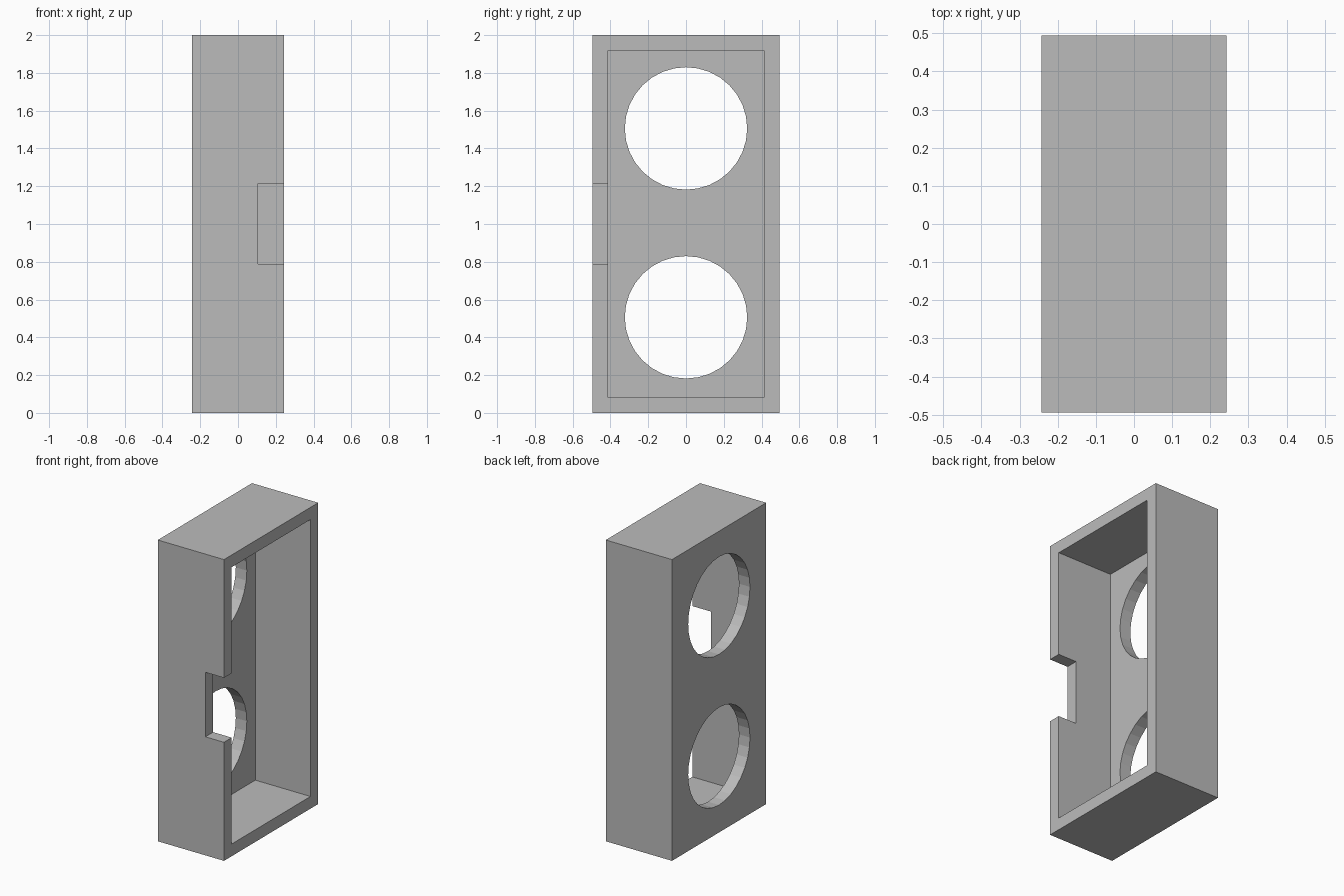
import bpy
import math

default = bpy.data.objects.get("Cube")
if default:
    bpy.data.objects.remove(default, do_unlink=True)

# Overall size and wall thickness
W, D, H = 0.486, 0.988, 2.0
WALL = 0.081
HOLE_R = 0.324
HOLE_HEIGHTS = (0.506, 1.506)

grey = bpy.data.materials.new("light_grey")
grey.use_nodes = True
colour = (0.5, 0.5, 0.5, 1)
grey.diffuse_color = colour
grey.node_tree.nodes["Principled BSDF"].inputs["Base Color"].default_value = colour


def box(name, low, high):
    """Axis-aligned box between two corners."""
    centre = [(a + b) / 2 for a, b in zip(low, high)]
    bpy.ops.mesh.primitive_cube_add(size=1, location=centre)
    ob = bpy.context.object
    ob.name = name
    ob.scale = [b - a for a, b in zip(low, high)]
    bpy.ops.object.transform_apply(location=True, rotation=True, scale=True)
    ob.data.materials.append(grey)
    return ob


def cut(target, cutter):
    """Subtract the cutter, then remove it."""
    cutter.hide_render = True
    mod = target.modifiers.new("cut", "BOOLEAN")
    mod.operation = "DIFFERENCE"
    mod.solver = "EXACT"
    mod.object = cutter
    bpy.context.view_layer.objects.active = target
    bpy.ops.object.modifier_apply(modifier=mod.name)
    bpy.data.objects.remove(cutter, do_unlink=True)


# Outer shell
housing = box("housing", (-W / 2, -D / 2, 0), (W / 2, D / 2, H))

# Hollow, open towards +x
cut(housing, box("cavity_cutter",
                 (-W / 2 + WALL, -D / 2 + WALL, WALL),
                 (W, D / 2 - WALL, H - WALL)))

# Notch in the rim of the front wall
cut(housing, box("notch_cutter",
                 (0.107, -D, 0.787), (W, -D / 2 + WALL * 1.5, 1.215)))

# Two round openings through the side panel
for z in HOLE_HEIGHTS:
    bpy.ops.mesh.primitive_cylinder_add(
        vertices=32, radius=HOLE_R, depth=WALL * 3,
        location=(-W / 2, 0, z), rotation=(0, math.pi / 2, 0))
    hole = bpy.context.object
    hole.name = "hole_cutter"
    hole.data.materials.append(grey)
    cut(housing, hole)

for face in housing.data.polygons:
    face.use_smooth = False
